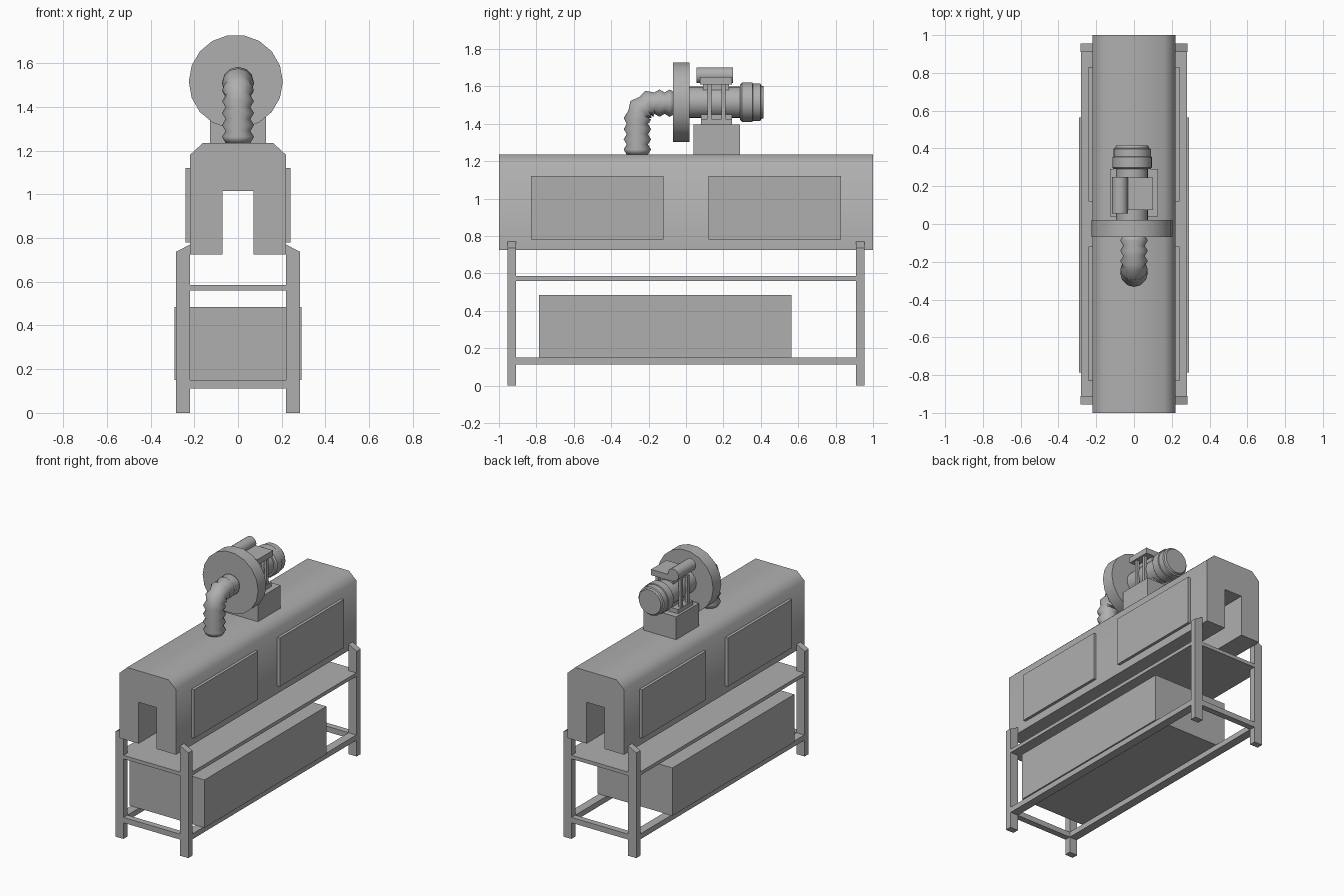
import bpy, bmesh
from math import sin, cos, pi, radians
from mathutils import Vector

if "Cube" in bpy.data.objects:
    bpy.data.objects.remove(bpy.data.objects["Cube"])

# Dark grey paint shared by every part
paint = bpy.data.materials.new("dark_grey")
paint.diffuse_color = (.43, .43, .43, 1)
paint.use_nodes = True
paint.node_tree.nodes["Principled BSDF"].inputs["Base Color"].default_value = paint.diffuse_color


def make(name, bm):
    bmesh.ops.recalc_face_normals(bm, faces=bm.faces)
    me = bpy.data.meshes.new(name)
    bm.to_mesh(me)
    bm.free()
    me.materials.append(paint)
    ob = bpy.data.objects.new(name, me)
    bpy.context.collection.objects.link(ob)
    return ob


def box(name, x0, x1, y0, y1, z0, z1):
    return extrude(name, [(x0, z0), (x1, z0), (x1, z1), (x0, z1)], y0, y1)


def extrude(name, profile, y0, y1):
    """Extrude an x/z profile along y."""
    bm = bmesh.new()
    face = bm.faces.new([bm.verts.new((x, y0, z)) for x, z in profile])
    out = bmesh.ops.extrude_face_region(bm, geom=[face])
    verts = [v for v in out["geom"] if isinstance(v, bmesh.types.BMVert)]
    bmesh.ops.translate(bm, verts=verts, vec=(0, y1 - y0, 0))
    return make(name, bm)


def tube(name, rings, sides):
    """Skin rings of (centre, up vector, radius) lying across the y/z plane, with end caps."""
    bm = bmesh.new()
    loops = []
    for c, up, r in rings:
        loops.append([bm.verts.new(Vector(c) + r * (cos(2 * pi * i / sides) * Vector((1, 0, 0))
                      + sin(2 * pi * i / sides) * Vector(up))) for i in range(sides)])
    for a, b in zip(loops, loops[1:]):
        for i in range(sides):
            j = (i + 1) % sides
            bm.faces.new((a[i], a[j], b[j], b[i]))
    bm.faces.new(loops[0])
    bm.faces.new(loops[-1])
    return make(name, bm)


def lathe_y(name, x, z, steps, sides):
    return tube(name, [((x, y, z), (0, 0, 1), r) for y, r in steps], sides)


def smooth(ob, angle=30):
    bpy.ops.object.select_all(action='DESELECT')
    ob.select_set(True)
    bpy.context.view_layer.objects.active = ob
    bpy.ops.object.shade_smooth_by_angle(angle=radians(angle))


# Tunnel hood with open slot underneath, soft chamfers
smooth(extrude("tunnel_hood", [(-.22, .725), (-.07, .725), (-.07, 1.015), (.07, 1.015), (.07, .725), (.22, .725),
                               (.22, 1.18), (.16, 1.235), (-.16, 1.235), (-.22, 1.18)], -1, 1), 55)

# Doors, legs and side rails, mirrored left and right
for s, side in ((-1, "left"), (1, "right")):
    for e, end in ((-1, "front"), (1, "back")):
        ys = sorted((e * .12, e * .83))
        xs = sorted((s * .215, s * .24))
        box(f"{end}_{side}_door", *xs, *ys, .78, 1.12)
        ys = sorted((e * .91, e * .955))
        extrude(f"{end}_{side}_leg", [(s * .22, 0), (s * .283, 0), (s * .283, .737), (s * .22, .77)], *ys)
    box(f"{side}_lower_rail", *sorted((s * .22, s * .28)), -.91, .91, .112, .15)

# End rails
for e, end in ((-1, "front"), (1, "back")):
    ys = sorted((e * .91, e * .953))
    box(f"{end}_lower_rail", -.22, .22, *ys, .112, .15)
    box(f"{end}_upper_rail", -.22, .22, *ys, .56, .585)

# Shelf, storage tank and motor pedestal
box("shelf", -.28, .28, -.91, .91, .56, .585)
box("tank", -.29, .29, -.785, .565, .15, .485)
box("motor_pedestal", -.127, .127, .04, .29, 1.235, 1.395)

# Fan housing and motor on one axis
CX, CZ = -.01, 1.515
smooth(lathe_y("fan_housing", CX, CZ, [(-.07, .215), (.02, .215)], 18))
smooth(lathe_y("motor_body", CX, CZ, [(.02, .084), (.30, .084)], 24))
smooth(lathe_y("motor_cowl", CX, CZ, [(.29, .095), (.30, .105), (.355, .105), (.357, .099),
                                      (.398, .099), (.402, .09), (.415, .085)], 24))

# Motor foot, clamp rods and terminal box
box("motor_foot", CX - .1, CX + .1, .08, .245, 1.395, 1.425)
box("motor_saddle", CX - .05, CX + .05, .08, .245, 1.42, 1.46)
for y in (.125, .2):
    for x in (CX - .088, CX + .088):
        box("clamp_rod", x - .01, x + .01, y - .01, y + .01, 1.42, 1.62)
box("terminal_plate", CX - .06, .1, .075, .245, 1.61, 1.65)
box("terminal_neck", CX - .05, CX + .05, .09, .23, 1.58, 1.61)
smooth(lathe_y("capacitor", -.075, 1.66, [(.055, .042), (.25, .042)], 16))

# Corrugated hose: up, quarter bend, then into the fan
B, Y0, Z0, ZB = .09, -.26, 1.235, 1.42
rise, arc, run = ZB - Z0, B * pi / 2, .11
N = 16
rings = []
for i in range(N + 1):
    d = (rise + arc + run) * i / N
    a = min(max((d - rise) / B, 0), pi / 2)
    flat = max(0, d - rise - arc)
    y = Y0 + B * (1 - cos(a)) + flat
    z = Z0 + min(d, rise) + B * sin(a)
    rings.append(((0, y, z), (0, -cos(a), sin(a)), .073 if i % 2 else .057))
smooth(tube("corrugated_hose", rings, 12), 80)
